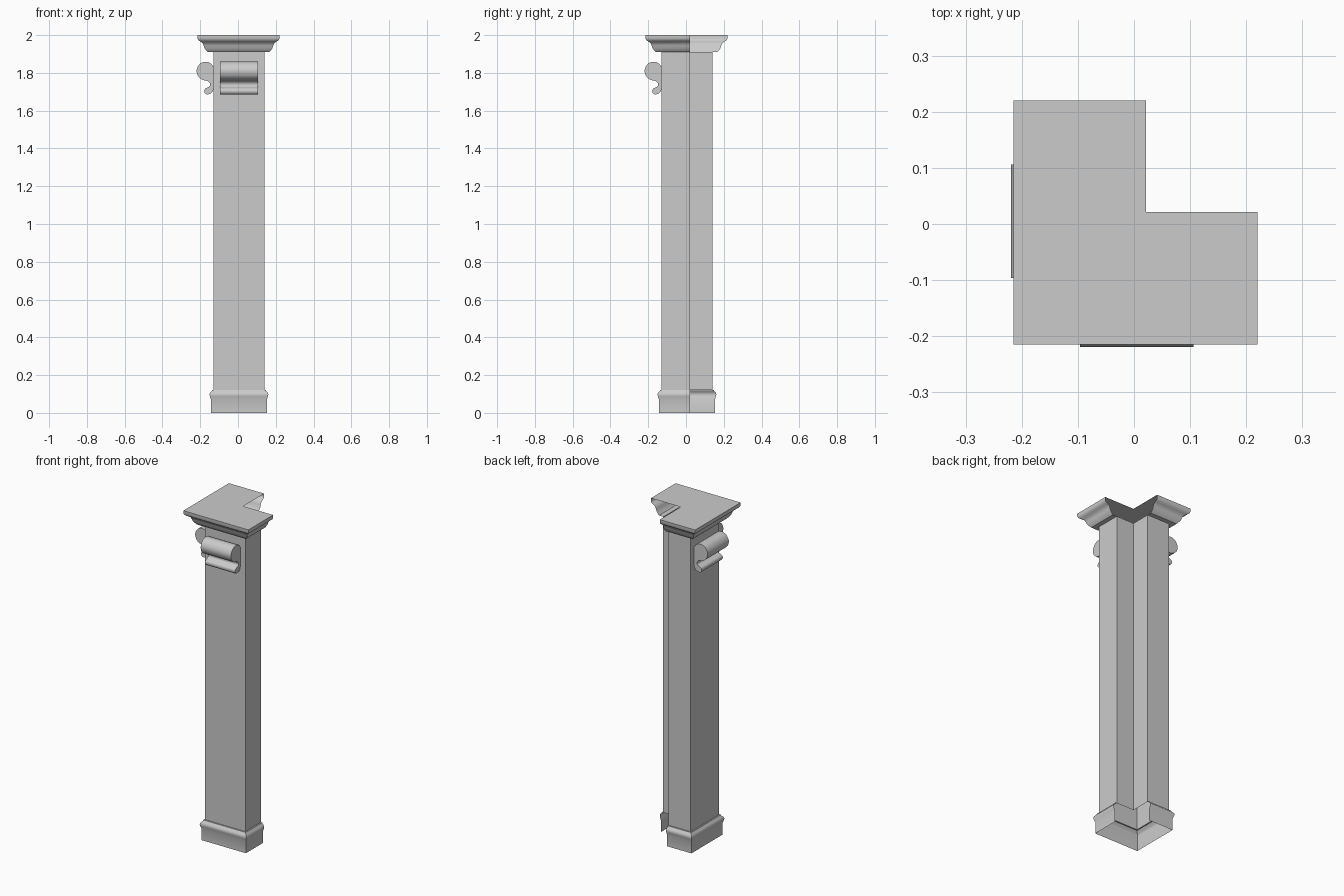
import bpy

cube = bpy.data.objects.get("Cube")
if cube:
    bpy.data.objects.remove(cube, do_unlink=True)

grey = bpy.data.materials.new("stone_grey")
grey.use_nodes = True
colour = (0.6, 0.6, 0.6, 1)
grey.diffuse_color = colour
grey.node_tree.nodes["Principled BSDF"].inputs["Base Color"].default_value = colour

LO, HI = -0.129, 0.139      # outer faces of the L-shaped shaft
NOTCH = 0.021               # faces of the inner corner
SHAFT_BOTTOM, SHAFT_TOP = 0.122, 1.91


def add_object(name, verts, faces, smooth=False):
    mesh = bpy.data.meshes.new(name)
    mesh.from_pydata(verts, [], faces)
    mesh.materials.append(grey)
    obj = bpy.data.objects.new(name, mesh)
    bpy.context.collection.objects.link(obj)
    if smooth:
        bpy.ops.object.select_all(action='DESELECT')
        obj.select_set(True)
        bpy.context.view_layer.objects.active = obj
        bpy.ops.object.shade_smooth_by_angle(angle=0.7)
    return obj


def outer_path(lo, hi):
    """Open path round the outside of the L, anticlockwise."""
    return [(NOTCH, hi), (lo, hi), (lo, lo), (hi, lo), (hi, NOTCH)]


def l_outline(lo, hi):
    return outer_path(lo, hi) + [(NOTCH, NOTCH)]


def moulding(name, profile, lo, hi):
    """Sweep a bottom-to-top profile of (offset, height) round the outer path."""
    n = len(profile)
    rings = [outer_path(lo - o, hi + o) for o, z in profile]
    verts = [(*rings[j][i], profile[j][1]) for i in range(5) for j in range(n)]
    faces = [(i * n + j, (i + 1) * n + j, (i + 1) * n + j + 1, i * n + j + 1)
             for i in range(4) for j in range(n - 1)]
    return add_object(name, verts, faces, smooth=True)


def smooth_loop(points, steps=3):
    """Rounded closed section through the points; the last span stays straight."""
    out = []
    n = len(points)
    for i in range(n - 1):
        a, b, c, d = (points[max(0, min(n - 1, i + k))] for k in (-1, 0, 1, 2))
        for s in range(steps):
            t = s / steps
            out.append(tuple(0.5 * (2 * q + (r - p) * t
                                    + (2 * p - 5 * q + 4 * r - w) * t ** 2
                                    + (3 * q - p - 3 * r + w) * t ** 3)
                             for p, q, r, w in zip(a, b, c, d)))
    return out + [points[-1]]


# Shaft: hollow L-shaped tube
outline = l_outline(LO, HI)
count = len(outline)
add_object("shaft",
           [(x, y, z) for z in (SHAFT_BOTTOM, SHAFT_TOP) for x, y in outline],
           [(i, (i + 1) % count, (i + 1) % count + count, i + count)
            for i in range(count)])

# Base moulding: plinth with a rounded band
moulding("base_moulding",
         [(0.014, 0), (0.014, 0.07), (0.02, 0.088), (0.022, 0.098),
          (0.018, 0.108), (0.01, 0.115), (0.008, 0.122), (0, 0.122)],
         LO, HI)

# Capital moulding and its flat top
CAP_LO, CAP_HI, FLARE = -0.131, 0.136, 0.084
moulding("capital_moulding",
         [(0, 1.91), (0.03, 1.91), (0.036, 1.917), (0.046, 1.93), (0.051, 1.945),
          (0.056, 1.957), (0.068, 1.966), (0.079, 1.973), (FLARE, 1.982), (FLARE, 2)],
         CAP_LO, CAP_HI)
add_object("capital_top",
           [(x, y, 2) for x, y in l_outline(CAP_LO - FLARE, CAP_HI + FLARE)],
           [(0, 1, 2, 5), (2, 3, 4, 5)])

# Scroll brackets: section of (projection, height) extruded sideways
section = smooth_loop([
    (0, 1.832), (0.017, 1.852), (0.045, 1.859), (0.07, 1.85), (0.086, 1.829),
    (0.09, 1.806), (0.08, 1.78), (0.058, 1.763), (0.032, 1.757), (0.02, 1.745),
    (0.02, 1.73), (0.032, 1.723), (0.046, 1.715), (0.05, 1.702), (0.043, 1.689),
    (0.026, 1.687), (0.007, 1.698), (0, 1.715)])
m = len(section)
sides = [(i, i + m, (i + 1) % m + m, (i + 1) % m) for i in range(m)]
ends = [tuple(range(m)), tuple(reversed(range(m, 2 * m)))]
front = [(x, LO - d, z) for x in (-0.096, 0.106) for d, z in section]
add_object("front_scroll_bracket", front, sides + ends, smooth=True)
# Swapping x and y mirrors the bracket onto the side, so flip its faces
add_object("right_scroll_bracket", [(y, x, z) for x, y, z in front],
           [f[::-1] for f in sides + ends], smooth=True)
